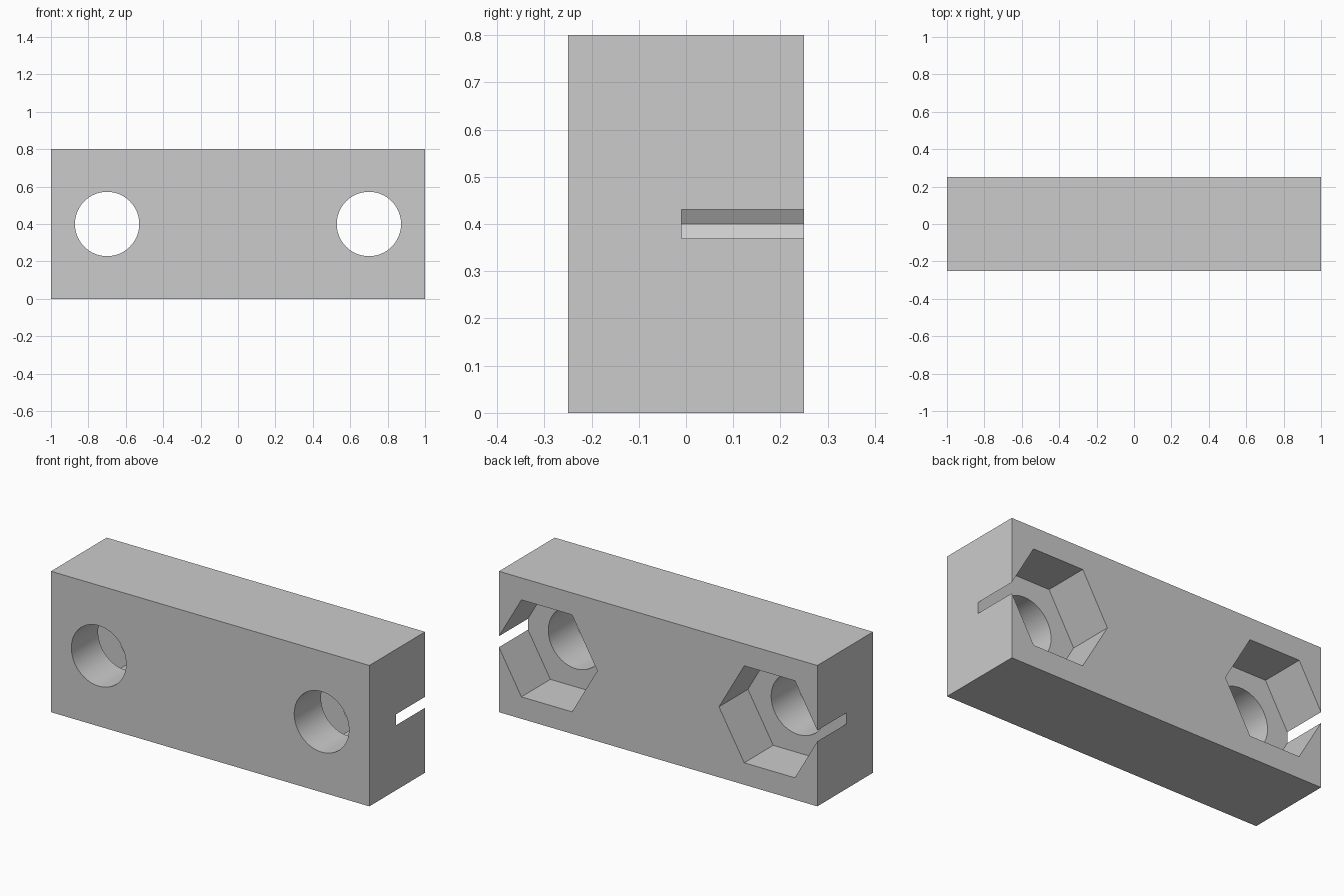
import bpy
import bmesh
from math import cos, sin, tau, radians

if "Cube" in bpy.data.objects:
    bpy.data.objects.remove(bpy.data.objects["Cube"], do_unlink=True)

LENGTH, DEPTH, HEIGHT = 2.0, 0.5, 0.8
HOLE_X, HOLE_Z = 0.7, HEIGHT / 2
HOLE_RADIUS, NUT_RADIUS = 0.172, 0.318
POCKET_FLOOR = -0.01

grey = bpy.data.materials.new("light grey")
grey.use_nodes = True
colour = (0.6, 0.6, 0.6, 1)
grey.diffuse_color = colour
grey.node_tree.nodes["Principled BSDF"].inputs["Base Color"].default_value = colour


def prism(name, profile, y0, y1):
    """Extrude an x-z outline from y0 to y1."""
    bm = bmesh.new()
    face = bm.faces.new([bm.verts.new((x, y0, z)) for x, z in profile])
    top = bmesh.ops.extrude_face_region(bm, geom=[face])["geom"]
    moved = [v for v in top if isinstance(v, bmesh.types.BMVert)]
    bmesh.ops.translate(bm, verts=moved, vec=(0, y1 - y0, 0))
    bmesh.ops.recalc_face_normals(bm, faces=bm.faces)
    mesh = bpy.data.meshes.new(name)
    bm.to_mesh(mesh)
    bm.free()
    mesh.materials.append(grey)
    obj = bpy.data.objects.new(name, mesh)
    bpy.context.collection.objects.link(obj)
    return obj


def ring(x, radius, sides):
    """Regular outline with a corner pointing along x."""
    return [(x + radius * cos(tau * i / sides), HOLE_Z + radius * sin(tau * i / sides))
            for i in range(sides)]


# Solid block
half = LENGTH / 2
block = prism("clamp_block", [(-half, 0), (half, 0), (half, HEIGHT), (-half, HEIGHT)],
              -DEPTH / 2, DEPTH / 2)
bpy.context.view_layer.objects.active = block
block.select_set(True)

# Bolt holes and hexagonal nut pockets, whose outer corners break through the ends
for side, x in (("right", -HOLE_X), ("left", HOLE_X)):
    cutters = (
        prism(side + "_nut_cutter", ring(x, NUT_RADIUS, 6), POCKET_FLOOR, DEPTH),
        prism(side + "_hole_cutter", ring(x, HOLE_RADIUS, 64), -DEPTH, DEPTH),
    )
    for cutter in cutters:
        cutter.hide_render = True
        cut = block.modifiers.new(cutter.name, "BOOLEAN")
        cut.operation = "DIFFERENCE"
        cut.solver = "EXACT"
        cut.object = cutter
        bpy.ops.object.modifier_apply(modifier=cut.name)
        bpy.data.objects.remove(cutter, do_unlink=True)

bpy.ops.object.shade_smooth_by_angle(angle=radians(30))
